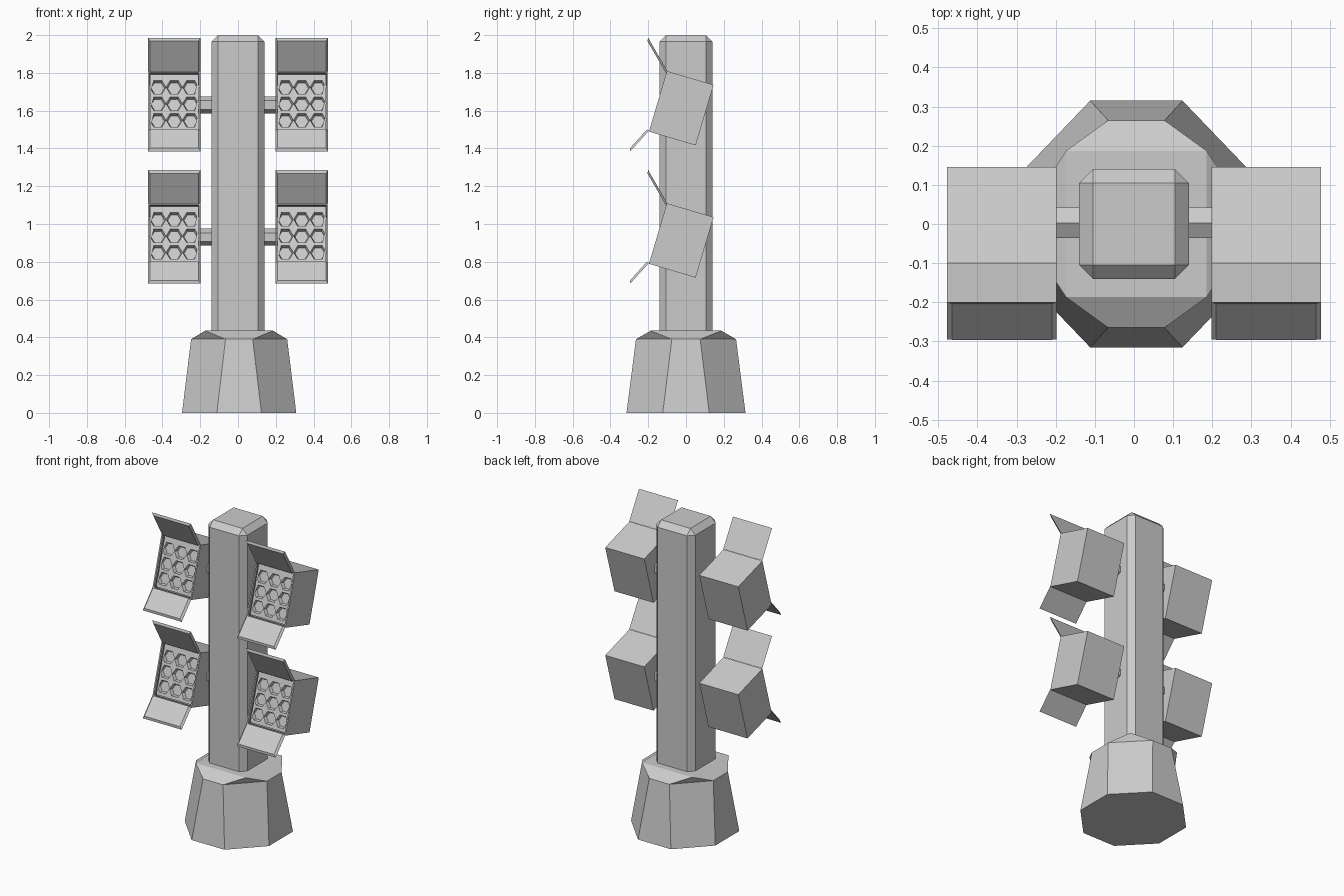
import bpy, bmesh, math
from mathutils import Matrix, Vector

if "Cube" in bpy.data.objects:
    bpy.data.objects.remove(bpy.data.objects["Cube"])


def finish(bm, name):
    bmesh.ops.remove_doubles(bm, verts=bm.verts, dist=1e-5)
    bmesh.ops.recalc_face_normals(bm, faces=bm.faces)
    me = bpy.data.meshes.new(name)
    bm.to_mesh(me)
    bm.free()
    return me


def place(me, name, loc=(0, 0, 0)):
    ob = bpy.data.objects.new(name, me)
    ob.location = loc
    bpy.context.collection.objects.link(ob)
    return ob


def loft(bm, rings):
    rs = [[bm.verts.new(p) for p in r] for r in rings]
    n = len(rs[0])
    for a, b in zip(rs, rs[1:]):
        for i in range(n):
            j = (i + 1) % n
            bm.faces.new((a[i], a[j], b[j], b[i]))
    bm.faces.new(rs[0][::-1])
    bm.faces.new(rs[-1])


# Base: octagon foot closing to a square top
def octagon(a, h, z):
    pts = [(a, -h), (a, h), (h, a), (-h, a), (-a, h), (-a, -h), (-h, -a), (h, -a)]
    return [(x * 0.96 + 0.006, y, z) for x, y in pts]


bm = bmesh.new()
loft(bm, [octagon(0.315, 0.123, 0), octagon(0.265, 0.075, 0.39), octagon(0.187, 0.187, 0.435)])
place(finish(bm, "base"), "base")

# Column: box with chamfered uprights and top
bm = bmesh.new()
bmesh.ops.create_cube(bm, size=1, matrix=Matrix.Translation((0, 0, 1.2)) @ Matrix.Diagonal((0.28, 0.28, 1.6, 1)))
edges = [e for e in bm.edges if max(v.co.z for v in e.verts) > 1.9]
bmesh.ops.bevel(bm, geom=edges, offset=0.035, segments=1, affect='EDGES')
place(finish(bm, "column"), "column")

# Speaker cabinet: tilted box with a recessed front panel
HX, HY, HZ = 0.14, 0.129, 0.167
RIM, DEEP = 0.012, 0.02
TILT = Matrix.Translation((0, -0.025, 1.613)) @ Matrix.Rotation(math.radians(-16.5), 4, 'X')
bm = bmesh.new()
bmesh.ops.create_cube(bm, size=2, matrix=Matrix.Diagonal((HX, HY, HZ, 1)))
bm.normal_update()
front = min(bm.faces, key=lambda f: f.calc_center_median().y)
bmesh.ops.inset_region(bm, faces=[front], thickness=RIM)
front = bmesh.ops.extrude_discrete_faces(bm, faces=[front])["faces"][0]
bmesh.ops.translate(bm, verts=front.verts, vec=(0, DEEP, 0))
bmesh.ops.delete(bm, geom=[front], context='FACES_ONLY')

# Panel cells, each with a tapered hexagonal recess
px, pz, y = HX - RIM, HZ - RIM, DEEP - HY
xs = [-px, -0.0435, 0.0435, px]
zs = [-pz, -0.053, 0.038, pz]


def hexagon(cx, cz, r, yy):
    return [bm.verts.new((cx + r * math.cos(k * math.pi / 3), yy, cz + r * math.sin(k * math.pi / 3)))
            for k in range(6)]


for i in range(3):
    for j in range(3):
        cx, cz = (i - 1) * 0.087, -0.0075 + (j - 1) * 0.091
        h = hexagon(cx, cz, 0.043, y)
        f = hexagon(cx, cz, 0.035, y + 0.02)
        bl, br, tr, tl = [bm.verts.new((xs[i + a], y, zs[j + b])) for a, b in ((0, 0), (1, 0), (1, 1), (0, 1))]
        for face in ((tl, h[2], h[1], tr), (bl, br, h[5], h[4]),
                     (tl, bl, h[4], h[3], h[2]), (br, tr, h[1], h[0], h[5])):
            bm.faces.new(face)
        for k in range(6):
            bm.faces.new((h[k], h[(k + 1) % 6], f[(k + 1) % 6], f[k]))
        bm.faces.new(f)
bmesh.ops.transform(bm, matrix=TILT, verts=bm.verts)
cabinet = finish(bm, "cabinet")


# Flaps: thin plates with a bevelled inner face
def flap(name, hinge, tip, side):
    p, q = Vector((0, *hinge)), Vector((0, *tip))
    d = (q - p).normalized()
    n = Vector((0, -d.z, d.y)) * side * 0.012
    bm = bmesh.new()

    def ring(a, b, w):
        x = Vector((w, 0, 0))
        return [a - x, a + x, b + x, b - x]
    loft(bm, [ring(p, q, HX), ring(p + n, q + n - d * 0.012, HX - 0.012)])
    return finish(bm, name)


upper = flap("upper_flap", (-0.10, 1.812), (-0.20, 1.985), 1)
lower = flap("lower_flap", (-0.197, 1.493), (-0.295, 1.385), -1)

# Arm: hexagonal bar through the column
bm = bmesh.new()
loft(bm, [[(x, 0.003 + 0.045 * math.sin(k * math.pi / 3), 1.63 + 0.045 * math.cos(k * math.pi / 3))
           for k in range(6)] for x in (-0.21, 0.21)])
arm = finish(bm, "arm")

# Two tiers, a speaker on each side
for tier, dz in (("top", 0), ("bottom", -0.7)):
    place(arm, tier + "_arm", (0, 0, dz))
    for side, x in (("left", -0.3375), ("right", 0.3375)):
        for part in (cabinet, upper, lower):
            place(part, f"{tier}_{side}_{part.name}", (x, 0, dz))
